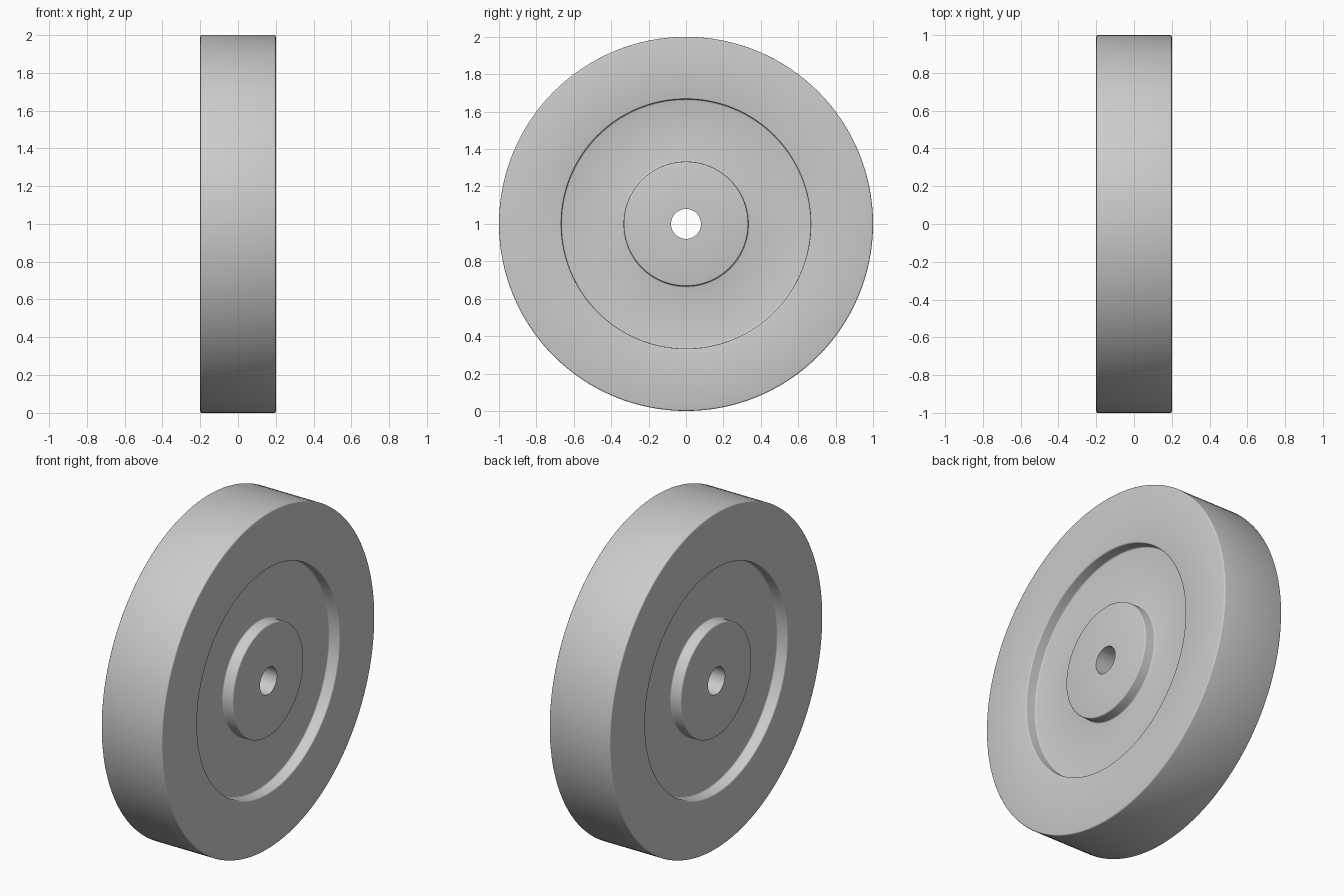
import bpy, bmesh, math

cube = bpy.data.objects.get("Cube")
if cube:
    bpy.data.objects.remove(cube, do_unlink=True)

RADIUS, HALF, BORE = 1.0, 0.2, 0.08
HUB, RIM, FLOOR = 0.333, 0.667, 0.133
FILLET, SEGMENTS = 0.008, 128

# Plain grey material
grey = bpy.data.materials.new("light grey")
grey.use_nodes = True
colour = (0.6, 0.6, 0.6, 1)
grey.diffuse_color = colour
grey.node_tree.nodes["Principled BSDF"].inputs["Base Color"].default_value = colour


def fillet(corner, before, after, steps=3):
    """Round a right-angled profile corner with a small arc."""
    def unit(p):
        d = math.dist(p, corner)
        return [(p[i] - corner[i]) / d for i in range(2)]
    a, b = unit(before), unit(after)
    arc = []
    for k in range(steps + 1):
        t = k / steps * math.pi / 2
        arc.append(tuple(corner[i] + FILLET * (a[i] * (1 - math.sin(t)) + b[i] * (1 - math.cos(t)))
                         for i in range(2)))
    return arc


# Half section (radius, x): flush hub, recessed web, thick rim, same on both sides
side = [(BORE, HALF), (HUB, HALF), (HUB, FLOOR), (RIM, FLOOR), (RIM, HALF), (RADIUS, HALF)]
corners = side + [(r, -x) for r, x in reversed(side)]
profile = []
for i, c in enumerate(corners):
    if c[0] == BORE:
        profile.append(c)
    else:
        profile += fillet(c, corners[i - 1], corners[(i + 1) % len(corners)])

# Spin the section about the wheel axle
bm = bmesh.new()
verts = [bm.verts.new((x, 0, 1 + r)) for r, x in profile]
edges = [bm.edges.new((verts[i - 1], v)) for i, v in enumerate(verts)]
bmesh.ops.spin(bm, geom=verts + edges, cent=(0, 0, 1), axis=(1, 0, 0),
               angle=2 * math.pi, steps=SEGMENTS, use_merge=True)
bmesh.ops.remove_doubles(bm, verts=bm.verts, dist=0.0001)
bmesh.ops.recalc_face_normals(bm, faces=bm.faces)
mesh = bpy.data.meshes.new("wheel")
bm.to_mesh(mesh)
bm.free()
mesh.materials.append(grey)

wheel = bpy.data.objects.new("wheel", mesh)
bpy.context.collection.objects.link(wheel)
bpy.ops.object.select_all(action="DESELECT")
wheel.select_set(True)
bpy.context.view_layer.objects.active = wheel
bpy.ops.object.shade_smooth_by_angle(angle=math.radians(35))
